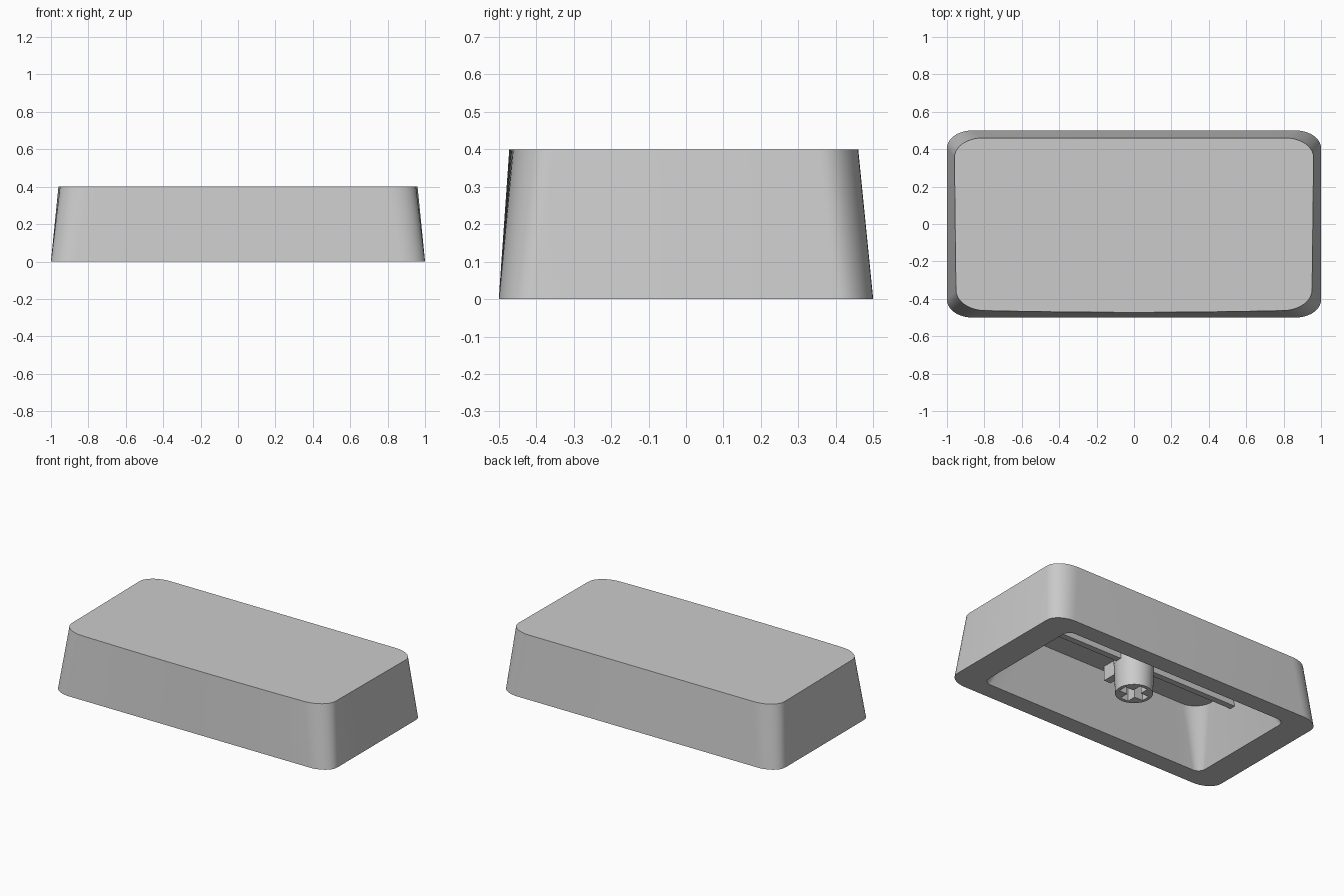
import bpy, bmesh, math
from mathutils import Matrix

cube = bpy.data.objects.get("Cube")
if cube:
    bpy.data.objects.remove(cube)

grey = bpy.data.materials.new("light grey plastic")
grey.use_nodes = True
colour = (0.6, 0.6, 0.6, 1)
grey.diffuse_color = colour
grey.node_tree.nodes["Principled BSDF"].inputs["Base Color"].default_value = colour


def finish(bm, name, smooth=True):
    bmesh.ops.recalc_face_normals(bm, faces=bm.faces)
    mesh = bpy.data.meshes.new(name)
    bm.to_mesh(mesh)
    bm.free()
    mesh.materials.append(grey)
    obj = bpy.data.objects.new(name, mesh)
    bpy.context.collection.objects.link(obj)
    if smooth:
        bpy.ops.object.select_all(action="DESELECT")
        obj.select_set(True)
        bpy.context.view_layer.objects.active = obj
        bpy.ops.object.shade_smooth_by_angle(angle=math.radians(30))
    return obj


def rounded_ring(bm, hx, front, back, rx, ry, z, bulge=0, skew=0, steps=10, spans=16):
    """Rounded rectangle; the front edge may bow out and the sides may lean."""
    points = []
    for quarter, (sx, y) in enumerate([(1, back), (-1, back), (-1, front), (1, front)]):
        sy = 1 if y == back else -1
        for i in range(steps + 1):
            a = math.pi / 2 * (quarter + i / steps)
            points.append((sx * (hx - rx) + rx * math.cos(a), y - sy * ry + ry * math.sin(a)))
        if quarter == 2:
            for i in range(1, spans):
                points.append(((hx - rx) * (2 * i / spans - 1), front))
    verts = []
    for x, y in points:
        x *= 1 + skew * y
        if y < 0:
            y -= bulge * (1 - (x / hx) ** 2) * y / front
        verts.append(bm.verts.new((x, y, z)))
    return verts


# Hollow tapered cap: ceiling, cavity mouth, outer foot, outer top
bm = bmesh.new()
rings = [
    rounded_ring(bm, 0.72, -0.28, 0.28, 0.12, 0.12, 0.335),
    rounded_ring(bm, 0.82, -0.385, 0.385, 0.05, 0.05, 0),
    rounded_ring(bm, 1, -0.5, 0.5, 0.135, 0.095, 0),
    rounded_ring(bm, 0.956, -0.459, 0.46, 0.15, 0.105, 0.4, bulge=0.013, skew=0.012),
]
for low, high in zip(rings, rings[1:]):
    for i in range(len(low)):
        j = (i + 1) % len(low)
        bm.faces.new((low[i], low[j], high[j], high[i]))
bm.faces.new(rings[0])
bm.faces.new(rings[-1])
finish(bm, "cap_shell")

# Stem, slightly wider where it meets the ceiling
bm = bmesh.new()
bmesh.ops.create_cone(bm, cap_ends=True, segments=40, radius1=0.11, radius2=0.122,
                      depth=0.285, matrix=Matrix.Translation((0, 0, 0.1975)))
stem = finish(bm, "stem")

# Cross-shaped socket cut into the stem
bm = bmesh.new()
arm, half = 0.088, 0.028
outline = []
for q in range(4):
    turn = Matrix.Rotation(q * math.pi / 2, 2)
    for p in ((arm, -half), (arm, half), (half, half)):
        x, y = turn[0][0] * p[0] + turn[0][1] * p[1], turn[1][0] * p[0] + turn[1][1] * p[1]
        outline.append(bm.verts.new((x, y, 0)))
face = bm.faces.new(outline)
extruded = bmesh.ops.extrude_face_region(bm, geom=[face])
top = [g for g in extruded["geom"] if isinstance(g, bmesh.types.BMVert)]
bmesh.ops.translate(bm, verts=top, vec=(0, 0, 0.24))
cutter = finish(bm, "socket_cutter", smooth=False)
cutter.hide_render = True
cutter.hide_viewport = True
socket = stem.modifiers.new("socket", "BOOLEAN")
socket.operation = "DIFFERENCE"
socket.solver = "EXACT"
socket.object = cutter
# Keep the cut ahead of the sharp-edge shading
bpy.context.view_layer.objects.active = stem
bpy.ops.object.modifier_move_to_index(modifier="socket", index=0)

# Thin stiffening ribs under the ceiling
for name, sx, sy in (("long_rib", 1.5, 0.04), ("cross_rib", 0.05, 0.48)):
    bm = bmesh.new()
    bmesh.ops.create_cube(bm, size=1, matrix=Matrix.Translation((0, 0, 0.29))
                          @ Matrix.Diagonal((sx, sy, 0.1, 1)))
    finish(bm, name, smooth=False)
